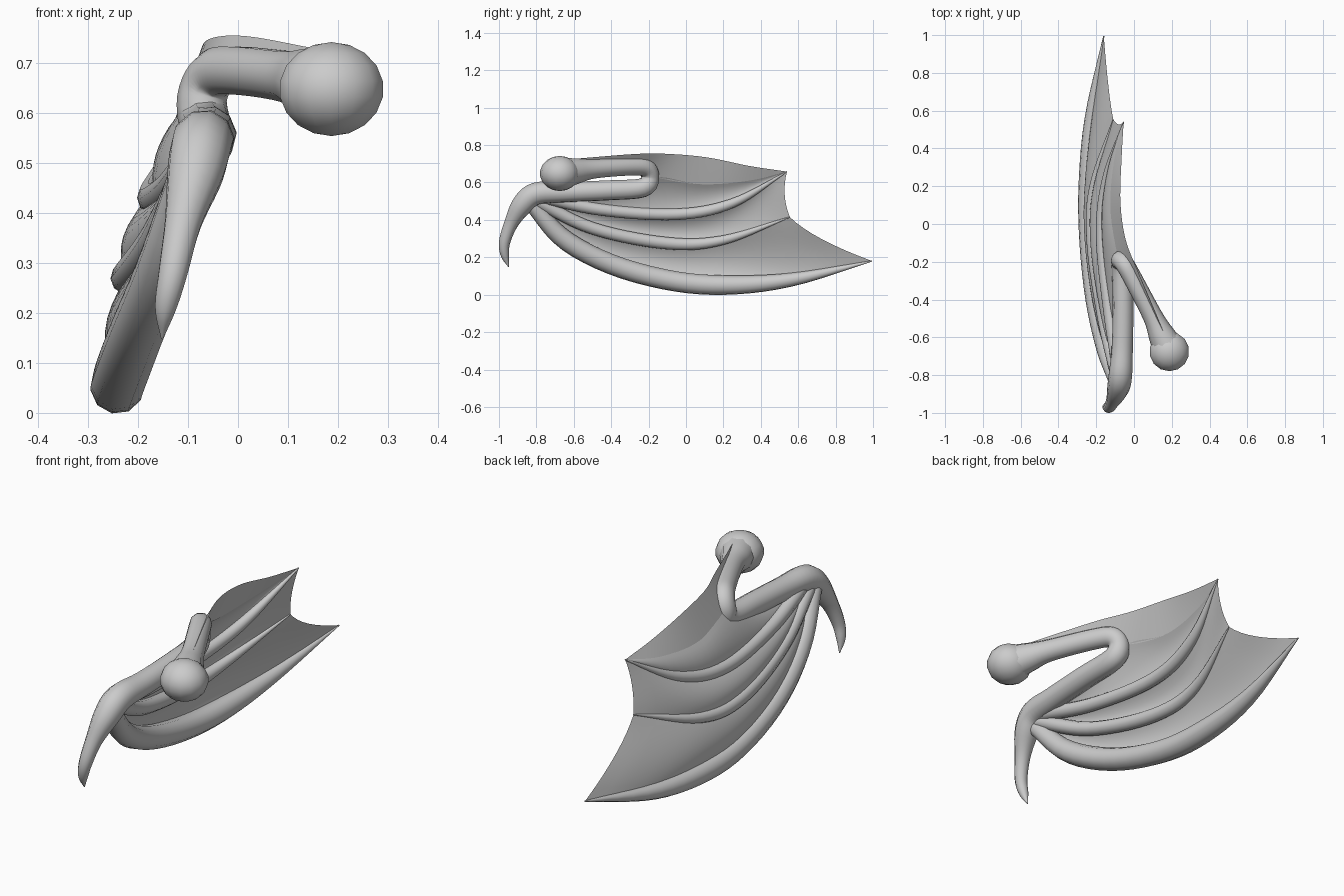
import bpy, bmesh, math
from mathutils import Vector

if "Cube" in bpy.data.objects:
    bpy.data.objects.remove(bpy.data.objects["Cube"])


def smooth_path(pts, n):
    # Catmull-Rom through the control points (any tuple length), n+1 samples
    P = [Vector(p) for p in pts]
    P = [2 * P[0] - P[1]] + P + [2 * P[-1] - P[-2]]
    segs = len(pts) - 1
    out = []
    for i in range(n + 1):
        u = i / n * segs
        k = min(int(u), segs - 1)
        t = u - k
        a, b, c, d = P[k:k + 4]
        out.append(0.5 * (2 * b + (c - a) * t + (2 * a - 5 * b + 4 * c - d) * t * t
                          + (3 * b - a - 3 * c + d) * t ** 3))
    return out


def finish(ob, angle=40):
    bpy.ops.object.select_all(action='DESELECT')
    ob.select_set(True)
    bpy.context.view_layer.objects.active = ob
    if ob.type == 'CURVE':
        bpy.ops.object.convert(target='MESH')
    bpy.ops.object.shade_smooth_by_angle(angle=math.radians(angle))


def tube(name, pts, n=28):
    # pts are (x, y, z, radius)
    cu = bpy.data.curves.new(name, 'CURVE')
    cu.dimensions = '3D'
    cu.bevel_depth = 1.0
    cu.bevel_resolution = 3
    cu.use_fill_caps = True
    path = smooth_path(pts, n)
    sp = cu.splines.new('POLY')
    sp.points.add(len(path) - 1)
    for p, v in zip(sp.points, path):
        p.co = (v[0], v[1], v[2], 1)
        p.radius = max(v[3], 0.002)
    ob = bpy.data.objects.new(name, cu)
    bpy.context.collection.objects.link(ob)
    finish(ob)


def membrane(name, a, b, bulge=0.0, scallop=0.0, n=24, m=8):
    # skin stretched between two paths, with a sideways pillow and a hollow trailing edge
    A = smooth_path([p[:3] for p in a], n)
    B = smooth_path([p[:3] for p in b], n)
    bm = bmesh.new()
    grid = []
    for i in range(n + 1):
        s = i / n
        row = []
        for j in range(m + 1):
            t = j / m
            hump = 4 * t * (1 - t)
            p = A[i].lerp(B[i], t)
            p.x += bulge * hump * math.sin(math.pi * s) ** 0.7 if 0 < s < 1 else 0
            p.y -= scallop * hump * s ** 4
            row.append(bm.verts.new(p))
        grid.append(row)
    for i in range(n):
        for j in range(m):
            bm.faces.new((grid[i][j], grid[i + 1][j], grid[i + 1][j + 1], grid[i][j + 1]))
    bmesh.ops.remove_doubles(bm, verts=bm.verts, dist=0.0005)
    bmesh.ops.recalc_face_normals(bm, faces=bm.faces)
    me = bpy.data.meshes.new(name)
    bm.to_mesh(me)
    bm.free()
    ob = bpy.data.objects.new(name, me)
    bpy.context.collection.objects.link(ob)
    finish(ob)


# Shoulder ball
bpy.ops.mesh.primitive_uv_sphere_add(segments=14, ring_count=9, radius=1,
                                     location=(0.187, -0.675, 0.648))
ball = bpy.context.object
ball.name = "shoulder_ball"
ball.scale = (0.107, 0.106, 0.094)
finish(ball, 60)

# Upper arm, elbow, forearm and thumb claw in one sweep
arm = [(0.178, -0.65, 0.652, 0.085), (0.145, -0.585, 0.662, 0.07), (0.10, -0.49, 0.673, 0.053),
       (0.0, -0.3, 0.685, 0.05),
       (-0.048, -0.215, 0.678, 0.05), (-0.072, -0.192, 0.63, 0.05), (-0.065, -0.23, 0.572, 0.053),
       (-0.058, -0.42, 0.558, 0.055), (-0.062, -0.65, 0.548, 0.056), (-0.072, -0.8, 0.54, 0.062),
       (-0.085, -0.875, 0.48, 0.058), (-0.11, -0.935, 0.38, 0.038), (-0.13, -0.97, 0.28, 0.03),
       (-0.145, -0.968, 0.21, 0.022), (-0.152, -0.948, 0.148, 0.002)]
tube("arm_and_claw", arm, 70)

# Fingers fanning from the wrist
tip_a = (-0.055, 0.54, 0.658, 0.003)
finger_a = [(-0.075, -0.8, 0.53, 0.035), (-0.13, -0.46, 0.455, 0.033), (-0.17, -0.05, 0.43, 0.032),
            (-0.14, 0.25, 0.49, 0.026), tip_a]
finger_b = [(-0.085, -0.82, 0.51, 0.035), (-0.16, -0.5, 0.355, 0.034), (-0.217, -0.1, 0.275, 0.034),
            (-0.21, 0.2, 0.292, 0.026), (-0.11, 0.555, 0.415, 0.003)]
finger_c = [(-0.095, -0.83, 0.49, 0.04), (-0.15, -0.65, 0.295, 0.052), (-0.205, -0.38, 0.155, 0.055),
            (-0.237, -0.05, 0.07, 0.055), (-0.24, 0.25, 0.052, 0.052), (-0.222, 0.58, 0.083, 0.036),
            (-0.16, 0.995, 0.18, 0.003)]
for nm, f in (("upper_finger", finger_a), ("middle_finger", finger_b), ("lower_finger", finger_c)):
    tube(nm, f)

# Wing skin
top_edge = [(0.16, -0.58, 0.728), (0.025, -0.26, 0.753), (-0.045, -0.08, 0.752),
            (-0.072, 0.12, 0.733), (-0.066, 0.34, 0.688), tip_a[:3]]
arm_edge = [(0.14, -0.58, 0.68), (0.0, -0.3, 0.685), (-0.085, -0.17, 0.63),
            (-0.125, 0.08, 0.59), (-0.105, 0.34, 0.61), tip_a[:3]]
fore_edge = [(-0.07, -0.8, 0.54), (-0.058, -0.45, 0.56), (-0.085, -0.17, 0.63),
             (-0.125, 0.08, 0.59), (-0.105, 0.34, 0.61), tip_a[:3]]
membrane("shoulder_skin", top_edge, arm_edge)
membrane("forearm_skin", fore_edge, finger_a, -0.02)
membrane("upper_skin", finger_a, finger_b, -0.035, 0.02)
membrane("lower_skin", finger_b, finger_c, -0.035, 0.05)
